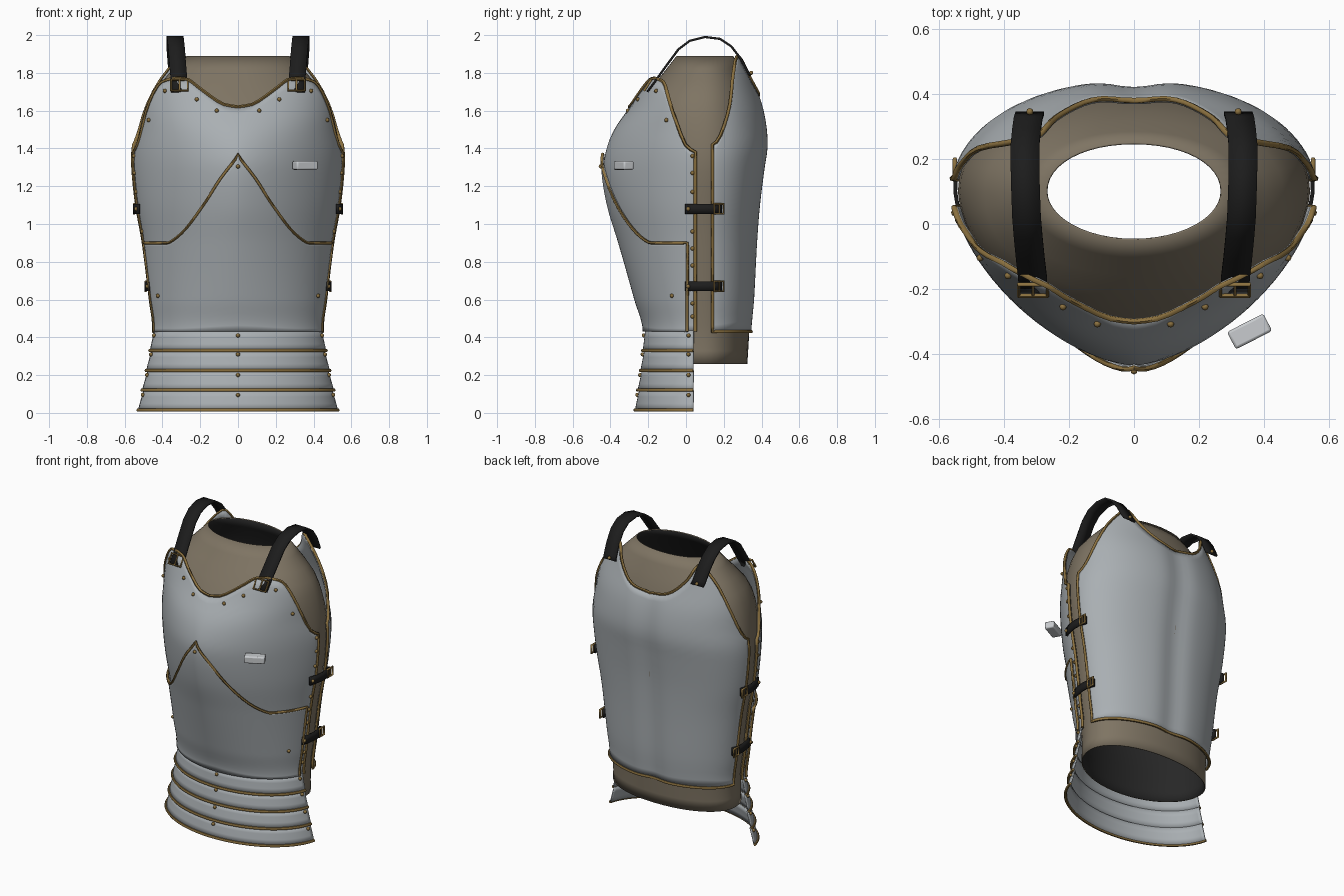
import bpy, math
from mathutils import Vector

if "Cube" in bpy.data.objects:
    bpy.data.objects.remove(bpy.data.objects["Cube"])

YC = 0.1  # depth where the front and back halves meet


def material(name, rgb):
    m = bpy.data.materials.new(name)
    m.diffuse_color = (*rgb, 1)
    m.use_nodes = True
    m.node_tree.nodes["Principled BSDF"].inputs["Base Color"].default_value = m.diffuse_color
    return m


STEEL = material("steel", (0.40, 0.43, 0.45))
BRASS = material("brass", (0.26, 0.165, 0.05))
CLOTH = material("padded_cloth", (0.21, 0.175, 0.125))
DARK = material("dark_lining", (0.02, 0.02, 0.02))
LEATHER = material("black_leather", (0.012, 0.012, 0.012))
BRIGHT = material("bright_steel", (0.58, 0.60, 0.62))

# Cross-sections: height, half width, front y, back y, front roundness
BODY = [(0, .53, -.262, .34, 2), (.43, .452, -.215, .355, 2), (.6, .468, -.26, .37, 1.9),
        (.9, .505, -.345, .385, 1.75), (1.1, .54, -.405, .40, 1.65), (1.3, .56, -.435, .425, 1.6),
        (1.4, .558, -.42, .44, 1.65), (1.5, .54, -.38, .437, 1.8), (1.62, .525, -.30, .415, 2.1),
        (1.76, .48, -.225, .37, 2.5), (1.89, .40, -.15, .345, 2.5)]
PADDING = [(.26, .43, -.19, .325, 2), (.43, .43, -.19, .335, 2), (.9, .485, -.31, .36, 1.8),
           (1.3, .54, -.39, .40, 1.65), (1.45, .53, -.35, .40, 1.8), (1.6, .495, -.27, .37, 2.1),
           (1.7, .45, -.20, .34, 2.2), (1.8, .36, -.12, .295, 2), (1.89, .27, -.05, .25, 2)]


def smooth(table, t, col=1):
    """Cubic interpolation through the rows of a table."""
    n = len(table)
    t = min(max(t, table[0][0]), table[-1][0])
    i = max(k for k in range(n - 1) if table[k][0] <= t)

    def slope(k):
        lo, hi = table[max(k - 1, 0)], table[min(k + 1, n - 1)]
        return (hi[col] - lo[col]) / (hi[0] - lo[0])
    h = table[i + 1][0] - table[i][0]
    u = (t - table[i][0]) / h
    return ((2*u**3 - 3*u*u + 1) * table[i][col] + (u**3 - 2*u*u + u) * h * slope(i)
            + (3*u*u - 2*u**3) * table[i + 1][col] + (u**3 - u*u) * h * slope(i + 1))


def section(table, z, back):
    a, f, b, p = (smooth(table, z, c) for c in (1, 2, 3, 4))
    return (a, b - YC, 2.1) if back else (a, YC - f, p)


def surf(theta, z, off=0, back=False, table=BODY):
    a, b, p = section(table, z, back)
    s, c = math.sin(theta), max(math.cos(theta), 0)
    x = math.copysign((a + off) * abs(s) ** (2 / p), s)
    d = (b + off) * c ** (2 / p)
    if back and table is BODY:
        d -= .02 * math.exp(-(x / .08) ** 2)  # spine groove
    return Vector((x, YC + d if back else YC - d, z))


def on_front(x, z, off=0):
    a, b, p = section(BODY, z, False)
    return surf(math.asin(math.copysign(min(abs(x) / a, 1) ** (p / 2), x)), z, off)


def edge_angle(z, y, back=False):
    a, b, p = section(BODY, z, back)
    return math.acos((abs(YC - y) / b) ** (p / 2))


def finish(ob, mats, angle=40):
    for m in mats:
        ob.data.materials.append(m)
    bpy.ops.object.select_all(action='DESELECT')
    ob.select_set(True)
    bpy.context.view_layer.objects.active = ob
    if ob.type == 'CURVE':
        bpy.ops.object.convert(target='MESH')
    bpy.ops.object.shade_smooth_by_angle(angle=math.radians(angle))
    return ob


def sheet(name, rows, mats, thick, flip=False, closed=False, offset=-1):
    """Solid sheet through rows of points."""
    n = len(rows[0])
    faces = []
    for r in range(len(rows) - 1):
        for i in range(n if closed else n - 1):
            j = (i + 1) % n
            f = (r*n + i, r*n + j, (r + 1)*n + j, (r + 1)*n + i)
            faces.append(f[::-1] if flip else f)
    me = bpy.data.meshes.new(name)
    me.from_pydata([p for row in rows for p in row], [], faces)
    ob = bpy.data.objects.new(name, me)
    bpy.context.collection.objects.link(ob)
    finish(ob, mats)
    mod = ob.modifiers.new("thickness", 'SOLIDIFY')
    mod.thickness, mod.offset, mod.material_offset = thick, offset, len(mats) - 1
    return ob


def tube(name, pts, r=.009, closed=False, mat=BRASS):
    cu = bpy.data.curves.new(name, 'CURVE')
    cu.dimensions, cu.bevel_depth, cu.bevel_resolution = '3D', r, 1
    cu.use_fill_caps = True
    sp = cu.splines.new('POLY')
    sp.points.add(len(pts) - 1)
    for q, p in zip(sp.points, pts):
        q.co = (*p, 1)
    sp.use_cyclic_u = closed
    ob = bpy.data.objects.new(name, cu)
    bpy.context.collection.objects.link(ob)
    return finish(ob, [mat], 60)


def plate(name, top, bottom, edge_y, off=0, back=False, thick=.012, nu=48, nv=28, flare=0):
    """Half-shell plate; returns its grid of points. top = (degrees, height) outline."""
    rows = []
    for v in range(nv + 1):
        row = []
        for u in range(nu + 1):
            s = 2 * u / nu - 1
            zt = smooth(top, abs(s) * top[-1][0])
            z = bottom + (zt - bottom) * v / nv
            row.append(surf(s * edge_angle(z, edge_y, back), z, off + flare * (1 - v / nv), back))
        rows.append(row)
    sheet(name, rows, [STEEL], thick, flip=back)
    return rows


def border(rows):
    """Left side, top edge, right side."""
    return [r[0] for r in rows] + rows[-1][1:-1] + [r[-1] for r in rows[::-1]]


# Padded undergarment with dark lining
rows = []
for k in range(25):
    z = .26 + 1.63 * k / 24
    ring = [surf(math.radians(-90 + 180*i/24), z, table=PADDING) for i in range(24)]
    ring += [surf(math.radians(90 - 180*i/24), z, back=True, table=PADDING) for i in range(24)]
    rows.append(ring)
sheet("padded_vest", rows, [CLOTH, DARK], .006, closed=True)

# Breastplate, overlapping belly plate and back plate, with brass edging
breast = plate("breastplate", [(0, 1.62), (8, 1.637), (18, 1.71), (28, 1.765), (48, 1.76), (56, 1.72),
                               (68, 1.55), (75, 1.42), (82, 1.38)], .43, .05)
tube("breastplate_trim", border(breast))
belly = plate("belly_plate", [(0, 1.37), (13.6, 1.25), (25.5, 1.1), (37.6, .975), (50, .905),
                              (58, .9), (82, .9)], .43, .01, off=.014)
tube("belly_plate_trim", border(belly), .008)
rear = plate("backplate", [(0, 1.67), (15, 1.70), (30, 1.79), (42, 1.87), (50, 1.885), (57.6, 1.80),
                           (69, 1.60), (79, 1.45), (84.5, 1.42)], .43, .14, back=True)
tube("backplate_trim", border(rear) + rear[0][-2:0:-1], closed=True)

# Waist skirt of four overlapping lames
for k in range(4):
    top, low = .435 - .105 * k, .33 - .105 * k
    lame = plate(f"skirt_lame_{k + 1}", [(0, top), (80, top)], max(low, .01), .04,
                 off=.002, nv=3, thick=.008, flare=.008)
    tube(f"skirt_trim_{k + 1}", lame[0], .009)


# Rivets
def rivet(p):
    bpy.ops.mesh.primitive_uv_sphere_add(segments=8, ring_count=6, radius=.011, location=p)
    bpy.context.object.name = "rivet"
    finish(bpy.context.object, [BRASS], 60)


for s in (-1, 1):
    for x, z in ((.112, 1.6), (.217, 1.66), (.385, 1.705), (.47, 1.55)):
        rivet(on_front(s * x, z, .003))
    rivet(on_front(s * .41, .62, .016))
    for z in (.51, .58, .78, .87, .96, 1.17, 1.27, 1.36):
        rivet(surf(s * edge_angle(z, .035), z, .002))
    for z in (.41, .31, .2, .095):
        rivet(surf(s * edge_angle(z, .015), z, .008))
for z in (.41, .31, .2, .095):
    rivet(surf(0, z, .008))
rivet(surf(0, 1.305, .016))


# Straps and buckles
def ribbon(name, path, wide, thick=.012):
    w = Vector(wide) / 2
    sheet(name, [[p - w, p + w] for p in map(Vector, path)], [LEATHER], thick, offset=0)


def buckle(name, centre, wide, tall, r=.007):
    c, w, t = Vector(centre), Vector(wide) / 2, Vector(tall) / 2
    tube(name, [c - w - t, c + w - t, c + w + t, c - w + t], r, closed=True)
    tube(name + "_prong", [c - t, c + t], r * .7)


for s, side in ((-1, "left"), (1, "right")):
    # Shoulder strap arching from chest to back
    path = [(-.205, 1.70, .31), (-.16, 1.76, .312), (-.11, 1.83, .318), (-.04, 1.925, .325),
            (.02, 1.97, .33), (.10, 1.99, .333), (.18, 1.98, .335), (.24, 1.94, .335),
            (.29, 1.875, .33), (.325, 1.81, .325), (.34, 1.785, .32)]
    ribbon(f"{side}_shoulder_strap", [(s * x, y, z) for y, z, x in path], (.088, 0, 0))
    buckle(f"{side}_shoulder_buckle", (s * .31, -.203, 1.735), (.088, 0, 0), (0, .035, .055))
    rivet((s * .32, .345, 1.80))
    # Side straps bridging the front and back plates
    for k, z in enumerate((.67, 1.08)):
        x = smooth(BODY, z)
        pts = [surf(s * edge_angle(z, y), z, .012) for y in (.0, .04)]
        pts += [(s * (x + .012), .1, z)]
        pts += [surf(s * edge_angle(z, y, True), z, .014, True) for y in (.14, .185)]
        ribbon(f"{side}_side_strap_{k + 1}", pts, (0, 0, .052))
        buckle(f"{side}_side_buckle_{k + 1}", (s * (x + .013), .175, z), (0, .05, 0), (0, 0, .052))
        rivet(surf(s * edge_angle(z, .015), z, .02))

# Small support bracket on the chest
bpy.ops.mesh.primitive_cube_add(size=1, location=(.355, -.33, 1.31),
                                rotation=(0, 0, math.radians(27)))
ob = bpy.context.object
ob.name = "chest_bracket"
ob.scale = (.125, .06, .046)
bpy.ops.object.transform_apply(location=False, rotation=False)
finish(ob, [BRIGHT])
bev = ob.modifiers.new("rounded_edges", 'BEVEL')
bev.width, bev.segments = .008, 2
